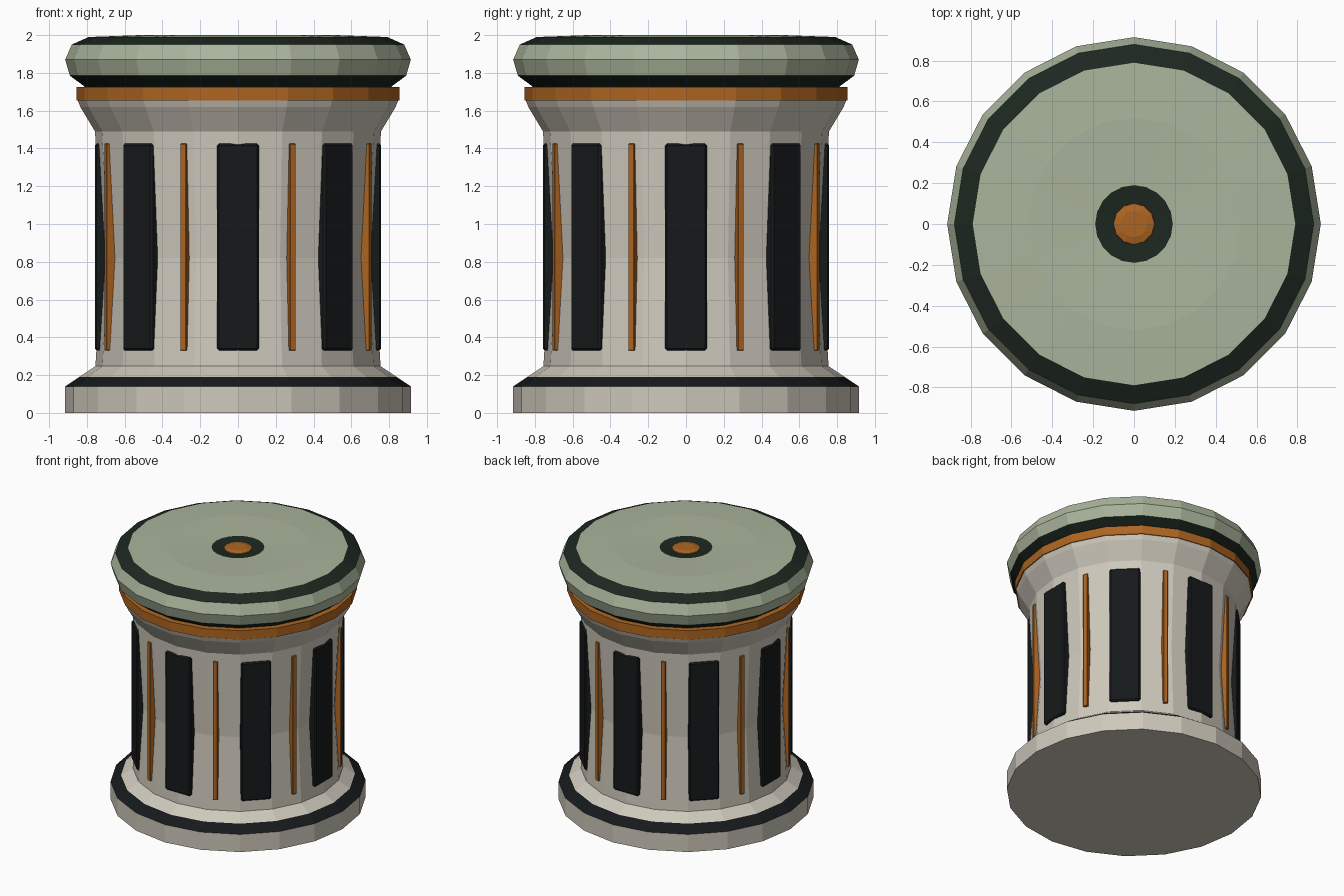
import bpy, bmesh, math
from mathutils import Matrix

if "Cube" in bpy.data.objects:
    bpy.data.objects.remove(bpy.data.objects["Cube"])

SIDES = 20


def material(name, rgb):
    m = bpy.data.materials.new(name)
    m.diffuse_color = (*rgb, 1)
    m.use_nodes = True
    m.node_tree.nodes["Principled BSDF"].inputs["Base Color"].default_value = m.diffuse_color
    return m


CREAM = material("cream", (0.62, 0.58, 0.50))
BLACK = material("black", (0.008, 0.010, 0.011))
GREEN = material("dark_green", (0.012, 0.020, 0.014))
SAGE = material("sage", (0.40, 0.46, 0.33))
ORANGE = material("orange", (0.42, 0.13, 0.015))


def finish(name, bm, mats):
    bmesh.ops.recalc_face_normals(bm, faces=bm.faces)
    me = bpy.data.meshes.new(name)
    bm.to_mesh(me)
    bm.free()
    for m in mats:
        me.materials.append(m)
    ob = bpy.data.objects.new(name, me)
    bpy.context.collection.objects.link(ob)
    return ob


def lathe(name, profile, mats, bands=None, sides=SIDES):
    """Turn (radius, z) points round z; bands gives a material index per span; both ends are capped."""
    bm = bmesh.new()
    rings = []
    for r, z in profile:
        rings.append([bm.verts.new((r * math.cos(2 * math.pi * i / sides),
                                    r * math.sin(2 * math.pi * i / sides), z))
                      for i in range(sides)])
    for k in range(len(rings) - 1):
        a, b = rings[k], rings[k + 1]
        for i in range(sides):
            j = (i + 1) % sides
            f = bm.faces.new((a[i], a[j], b[j], b[i]))
            f.material_index = bands[k] if bands else 0
    bm.faces.new(rings[0][::-1])
    top = bm.faces.new(rings[-1])
    top.material_index = bands[-1] if bands else 0
    return finish(name, bm, mats)


def upright_bars(name, start, width, depth, face_radius, z0, z1, bevel, mat):
    """Eight bevelled bars set round the column."""
    bm = bmesh.new()
    for i in range(8):
        bar = bmesh.ops.create_cube(bm, size=1)["verts"]
        bmesh.ops.scale(bm, vec=(depth, width, z1 - z0), verts=bar)
        edges = list({e for v in bar for e in v.link_edges})
        new = bmesh.ops.bevel(bm, geom=edges, offset=bevel, segments=1, affect='EDGES')
        verts = list({v for v in new["verts"]} | {v for f in new["faces"] for v in f.verts})
        move = (Matrix.Rotation(math.radians(start + 45 * i), 4, 'Z')
                @ Matrix.Translation((face_radius - depth / 2, 0, (z0 + z1) / 2)))
        bmesh.ops.transform(bm, matrix=move, verts=verts)
    return finish(name, bm, [mat])


# Column with plinth, black chamfer, waisted shaft and flared neck
lathe("column",
      [(0.915, 0), (0.915, 0.14), (0.84, 0.19), (0.755, 0.247), (0.72, 0.82),
       (0.757, 1.49), (0.835, 1.62), (0.85, 1.66)],
      [CREAM, BLACK], [0, 1, 0, 0, 0, 0, 0, 0])

# Orange collar
lathe("collar", [(0.855, 1.655), (0.855, 1.725)], [ORANGE])

# Cap with dark lower and upper rims, and a shallow dish in the top
lathe("cap",
      [(0.80, 1.715), (0.815, 1.73), (0.89, 1.785), (0.915, 1.87), (0.88, 1.95),
       (0.79, 1.99), (0.52, 2.0), (0.19, 1.99), (0.10, 1.98)],
      [SAGE, GREEN], [1, 1, 0, 0, 1, 0, 0, 1, 1])

# Centre button
lathe("button", [(0.105, 1.97), (0.10, 1.984), (0.065, 1.993)], [ORANGE], sides=12)

# Dark panels and thin orange strips round the shaft
upright_bars("dark_panels", 0, 0.22, 0.08, 0.758, 0.33, 1.425, 0.01, BLACK)
upright_bars("orange_strips", 22.5, 0.034, 0.07, 0.76, 0.33, 1.425, 0.003, ORANGE)
